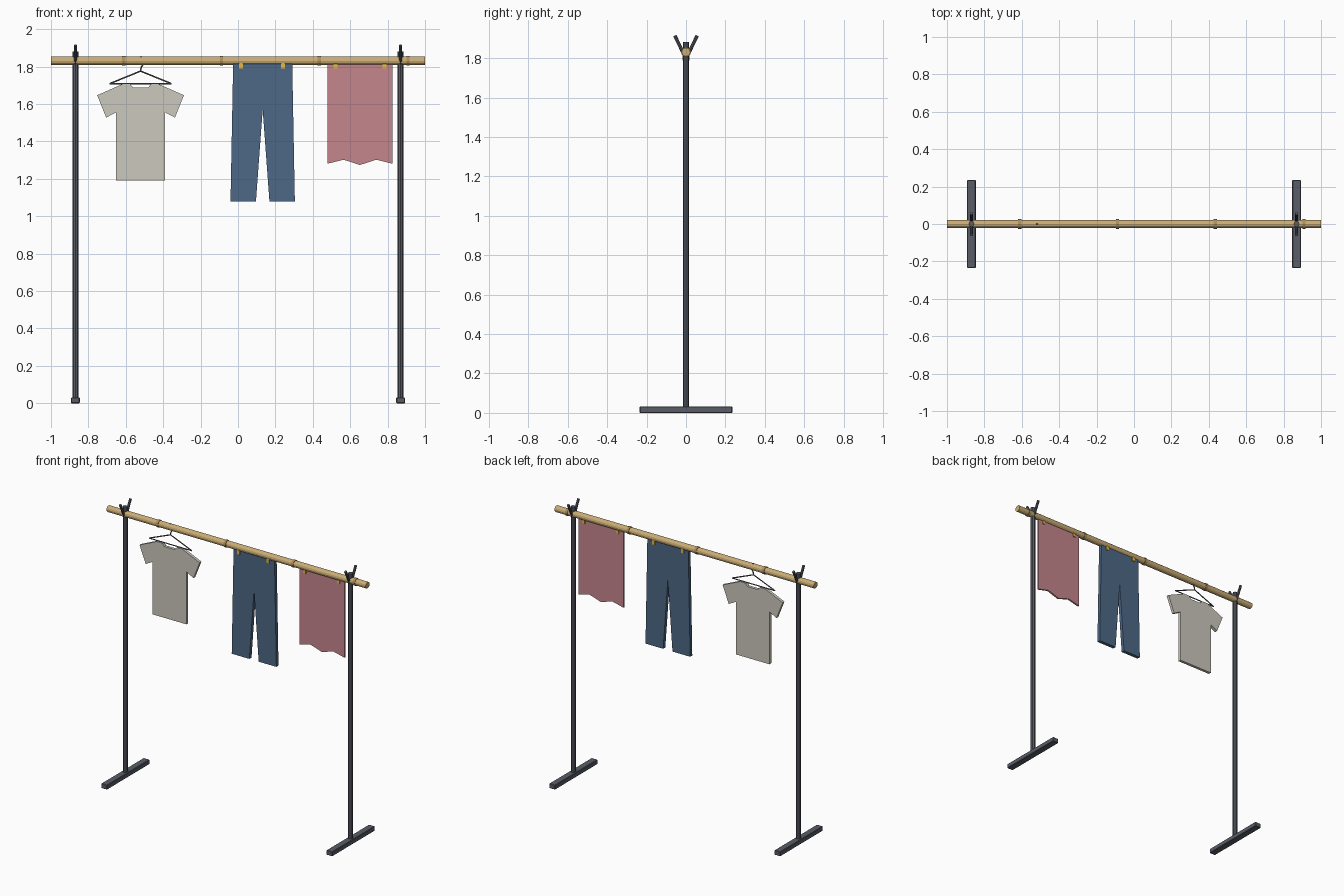
import bpy, bmesh
from mathutils import Vector

if "Cube" in bpy.data.objects:
    bpy.data.objects.remove(bpy.data.objects["Cube"])


def material(name, rgb):
    m = bpy.data.materials.new(name)
    m.diffuse_color = (*rgb, 1)
    m.use_nodes = True
    m.node_tree.nodes["Principled BSDF"].inputs["Base Color"].default_value = m.diffuse_color
    return m


STEEL = material("dark_steel", (0.10, 0.11, 0.135))
WIRE = material("wire", (0.12, 0.12, 0.13))
BAMBOO = material("bamboo", (0.60, 0.42, 0.18))
NODE = material("bamboo_node", (0.42, 0.27, 0.11))
CREAM = material("cream_cloth", (0.60, 0.58, 0.51))
DENIM = material("denim", (0.075, 0.14, 0.24))
ROSE = material("rose_cloth", (0.56, 0.24, 0.27))
GOLD = material("gold", (0.75, 0.50, 0.06))


def finish(name, bm, mat):
    bmesh.ops.recalc_face_normals(bm, faces=bm.faces)
    me = bpy.data.meshes.new(name)
    bm.to_mesh(me)
    bm.free()
    me.materials.append(mat)
    ob = bpy.data.objects.new(name, me)
    bpy.context.collection.objects.link(ob)
    return ob


def rod(name, points, radius, sides, mat):
    """Straight capped cylinders joining successive points."""
    bm = bmesh.new()
    for a, b in zip(points, points[1:]):
        a, b = Vector(a), Vector(b)
        geo = bmesh.ops.create_cone(bm, cap_ends=True, segments=sides, radius1=radius,
                                    radius2=radius, depth=(b - a).length)
        mtx = (b - a).to_track_quat('Z', 'Y').to_matrix().to_4x4()
        mtx.translation = (a + b) / 2
        bmesh.ops.transform(bm, matrix=mtx, verts=geo["verts"])
    return finish(name, bm, mat)


def box(name, centre, size, mat, bevel=0):
    bm = bmesh.new()
    bmesh.ops.create_cube(bm, size=1)
    bmesh.ops.scale(bm, vec=size, verts=bm.verts)
    bmesh.ops.translate(bm, vec=centre, verts=bm.verts)
    if bevel:
        bmesh.ops.bevel(bm, geom=bm.edges[:], offset=bevel, segments=1, affect='EDGES')
    return finish(name, bm, mat)


def cloth(name, cx, half, thickness, mat):
    """Extrude an outline mirrored about x = cx; half lists (offset, z)."""
    left = [(-x, z) for x, z in reversed(half) if x > 0]
    bm = bmesh.new()
    face = bm.faces.new([bm.verts.new((cx + x, -thickness / 2, z)) for x, z in half + left])
    geo = bmesh.ops.extrude_face_region(bm, geom=[face])["geom"]
    verts = [v for v in geo if isinstance(v, bmesh.types.BMVert)]
    bmesh.ops.translate(bm, vec=(0, thickness, 0), verts=verts)
    return finish(name, bm, mat)


# Stands: foot, post and forked top on each side
for side, sx in (("left", -1), ("right", 1)):
    x = sx * 0.869
    box(f"{side}_foot", (x, 0, 0.016), (0.046, 0.47, 0.032), STEEL, 0.003)
    rod(f"{side}_post", [(x, 0, 0.02), (x, 0, 1.882)], 0.016, 8, STEEL)
    for end, sy in (("front", -1), ("back", 1)):
        rod(f"{side}_{end}_prong", [(x, sy * 0.008, 1.815), (x, sy * 0.057, 1.914)],
            0.009, 8, STEEL)

# Bamboo pole with raised nodes
rod("pole", [(-1, 0, 1.831), (1, 0, 1.831)], 0.022, 12, BAMBOO)
for i, x in enumerate((-0.61, -0.088, 0.434, 0.909)):
    rod(f"pole_node_{i + 1}", [(x - 0.009, 0, 1.831), (x + 0.009, 0, 1.831)], 0.0255, 12, NODE)

# Wire hanger
hx = -0.521
rod("hanger_hook", [(hx, 0, 1.855), (hx + 0.014, 0, 1.84), (hx + 0.016, 0, 1.815),
                    (hx + 0.003, 0, 1.795), (hx, 0, 1.775)], 0.004, 6, WIRE)
rod("hanger_frame", [(hx, 0, 1.776), (hx + 0.165, 0, 1.709), (hx - 0.165, 0, 1.709),
                     (hx, 0, 1.776)], 0.004, 6, WIRE)

# Garments
cloth("shirt", hx, [(0.04, 1.687), (0.055, 1.706), (0.096, 1.707), (0.232, 1.647),
                    (0.184, 1.527), (0.13, 1.556), (0.13, 1.19)], 0.02, CREAM)
cloth("trousers", 0.132, [(0, 1.57), (0.036, 1.08), (0.172, 1.08), (0.158, 1.815)],
      0.024, DENIM)
cloth("towel", 0.652, [(0, 1.274), (0.087, 1.302), (0.174, 1.281), (0.174, 1.815)],
      0.012, ROSE)

# Clips holding trousers and towel
for name, xs, depth in (("trouser_clip", (0.016, 0.241), 0.036), ("towel_clip", (0.521, 0.783), 0.024)):
    for i, x in enumerate(xs):
        box(f"{name}_{i + 1}", (x, 0, 1.806), (0.02, depth, 0.034), GOLD)
